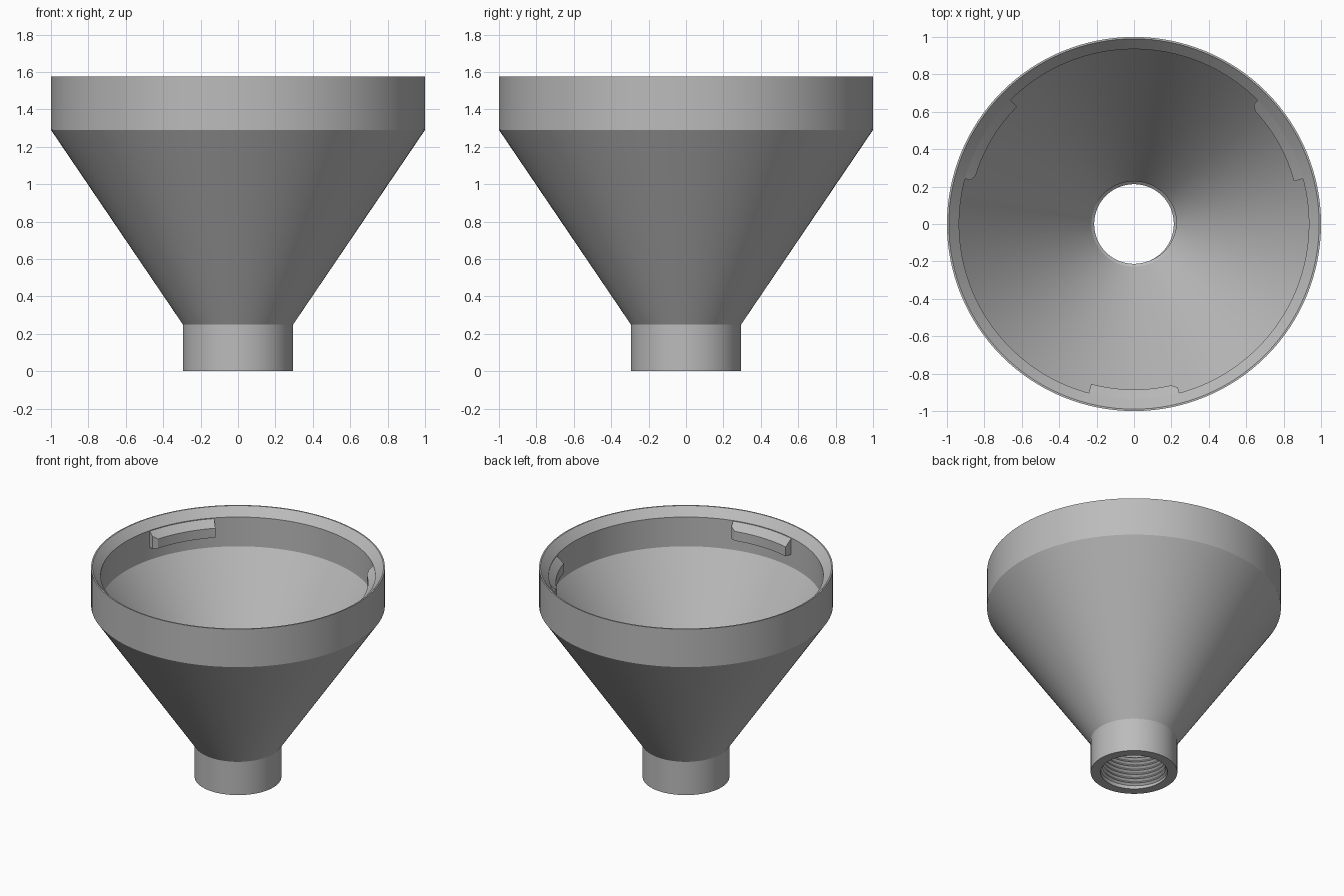
import bpy, bmesh
from math import sin, cos, pi, radians

old = bpy.data.objects.get("Cube")
if old:
    bpy.data.objects.remove(old, do_unlink=True)

grey = bpy.data.materials.new("plain grey")
grey.use_nodes = True
colour = (0.5, 0.5, 0.5, 1)
grey.diffuse_color = colour
grey.node_tree.nodes["Principled BSDF"].inputs["Base Color"].default_value = colour


def sweep(name, sections, closed=False):
    """Skin a list of (angle, [(radius, z), ...]) cross-sections."""
    bm = bmesh.new()
    rings = [[bm.verts.new((r * cos(a), r * sin(a), z)) for r, z in pts]
             for a, pts in sections]
    count = len(rings[0])
    pairs = list(zip(rings, rings[1:]))
    if closed:
        pairs.append((rings[-1], rings[0]))
    else:
        bm.faces.new(rings[0])
        bm.faces.new(rings[-1])
    for a, b in pairs:
        for j in range(count):
            k = (j + 1) % count
            bm.faces.new((a[j], b[j], b[k], a[k]))
    bmesh.ops.recalc_face_normals(bm, faces=bm.faces)
    mesh = bpy.data.meshes.new(name)
    bm.to_mesh(mesh)
    bm.free()
    mesh.materials.append(grey)
    obj = bpy.data.objects.new(name, mesh)
    bpy.context.collection.objects.link(obj)
    bpy.ops.object.select_all(action='DESELECT')
    obj.select_set(True)
    bpy.context.view_layer.objects.active = obj
    bpy.ops.object.shade_smooth_by_angle(angle=radians(25))
    return obj


# Funnel shell: neck, cone, collar, bevelled rim and hollow inside
BORE, WALL, NECK = 0.228, 0.935, 0.25
shell = [(0.295, 0), (0.295, NECK), (1, 1.29), (1, 1.575), (0.99, 1.575),
         (WALL, 1.515), (WALL, 1.295), (BORE, NECK), (BORE, 0)]
SEGMENTS = 128
sweep("funnel_body", [(2 * pi * i / SEGMENTS, shell) for i in range(SEGMENTS)], True)

# Three bayonet lugs under the rim, each with one tapered end
LUG, BOTTOM = 0.885, 1.39
for number, centre in enumerate((30, 150, 270), 1):
    sections = []
    for step in range(-15, 16):
        r = LUG + max(0, step - 13) * 0.01
        top = 1.515 - (WALL - r) * 1.09
        pts = [(r, top), (r, BOTTOM), (WALL + 0.005, BOTTOM), (WALL + 0.005, 1.515)]
        sections.append((radians(centre + step), pts))
    sweep(f"bayonet_lug_{number}", sections)

# Helical internal screw thread in the neck
TURNS, STEPS, PITCH = 7, 64, 0.033
thread = []
for i in range(TURNS * STEPS + 1):
    z = 0.002 + PITCH * i / STEPS
    fade = min(1, i / 12, (TURNS * STEPS - i) / 12)
    tip = BORE - 0.001 - 0.014 * fade
    mid = z + PITCH * 0.45
    thread.append((2 * pi * i / STEPS,
                   [(BORE + 0.002, max(z, 0.002)), (tip, min(mid, NECK)),
                    (BORE + 0.002, min(z + PITCH * 0.9, NECK))]))
sweep("neck_thread", thread)
